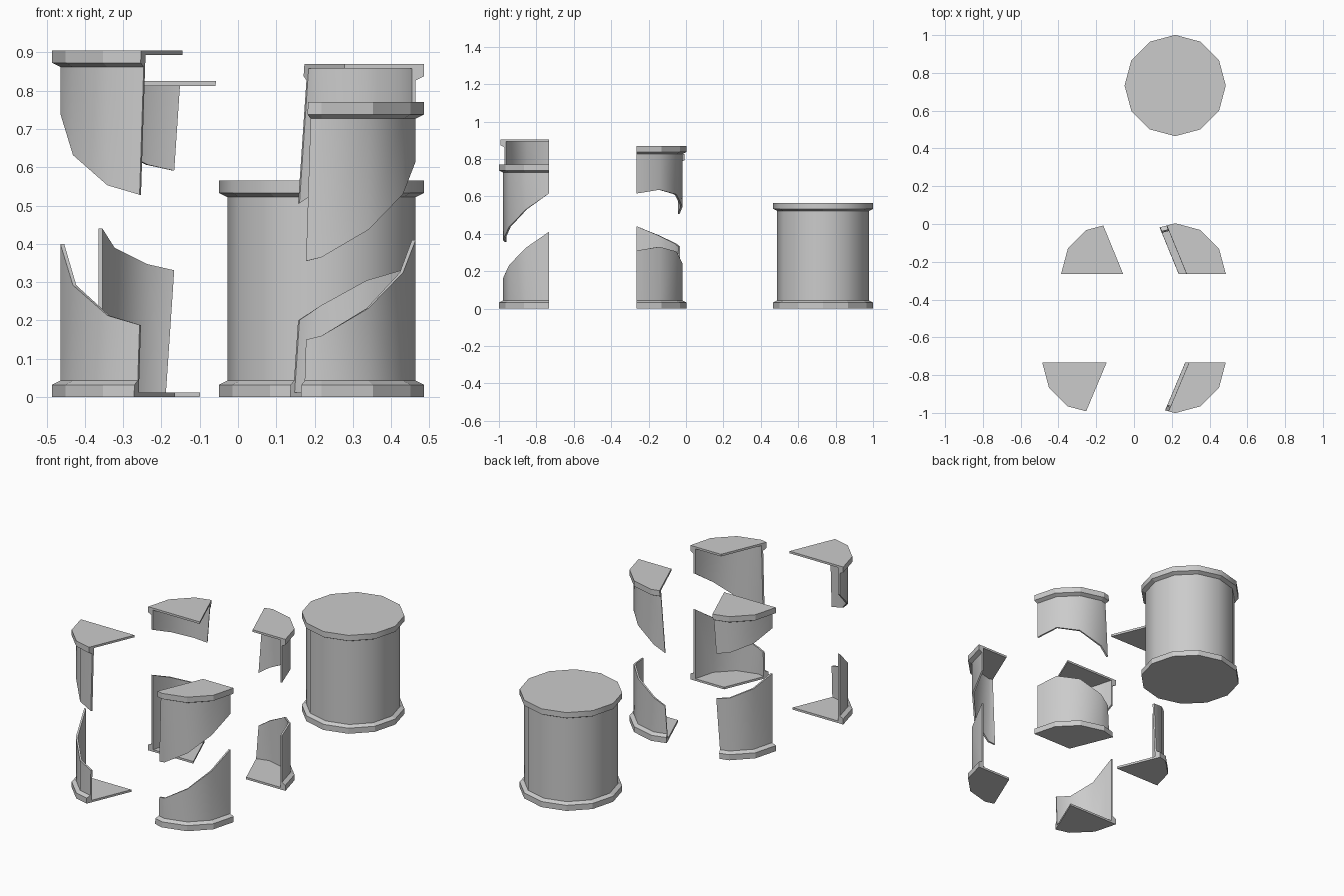
import bpy, bmesh
from math import sin, cos, radians

if "Cube" in bpy.data.objects:
    bpy.data.objects.remove(bpy.data.objects["Cube"])

H, R, WALL, INNER, CAP = 0.565, 0.268, 0.246, 0.236, 0.012
RIM, TAPER = 0.032, 0.043


def lathe(bm, columns, closed):
    """Sweep (angle, profile, smooth indices) columns; profiles start and end on the axis."""
    rings = []
    for ang, prof in columns:
        c, s = cos(radians(ang)), sin(radians(ang))
        rings.append([bm.verts.new((r * c, r * s, z)) for r, z in prof])
    pairs = list(zip(rings, rings[1:]))
    if closed:
        pairs.append((rings[-1], rings[0]))
    for a, b in pairs:
        for k in range(len(a) - 1):
            f = bm.faces.new((a[k], b[k], b[k + 1], a[k + 1]))
            f.smooth = k in (3, 5)          # outer and inner wall only
    if not closed:
        bm.faces.new(rings[0])
        bm.faces.new(rings[-1])
    bmesh.ops.remove_doubles(bm, verts=bm.verts, dist=1e-5)
    bmesh.ops.recalc_face_normals(bm, faces=bm.faces)


def finish(bm, name, loc):
    bmesh.ops.recalc_face_normals(bm, faces=bm.faces)
    me = bpy.data.meshes.new(name)
    bm.to_mesh(me)
    bm.free()
    ob = bpy.data.objects.new(name, me)
    ob.location = loc
    bpy.context.collection.objects.link(ob)


# Intact drum
solid = [(0, 0), (R, 0), (R, RIM), (WALL, TAPER), (WALL, H - TAPER),
         (R, H - RIM), (R, H), (0, H)]
bm = bmesh.new()
lathe(bm, [(i * 30, solid) for i in range(12)], True)
finish(bm, "intact_drum", (0.218, 0.733, 0))


# Broken fragment: half shell with a jagged edge, cut by a slanted plane
def fragment(name, start, step, heights, plane, right, top, loc):
    cols = []
    for i in range(7):
        zc = heights[min(i, len(heights) - 1)]
        prof = [(0, 0), (R, 0), (R, RIM), (WALL, TAPER), (WALL, None),
                (INNER, None), (INNER, CAP), (0, CAP)]
        prof = [(r, zc if z is None else (H - z if top else z)) for r, z in prof]
        cols.append((start + i * step, prof))
    bm = bmesh.new()
    lathe(bm, cols, False)
    a, ky, kz = plane
    cut = bmesh.ops.bisect_plane(
        bm, geom=bm.verts[:] + bm.edges[:] + bm.faces[:], dist=1e-6,
        plane_co=(a, 0, 0), plane_no=(1, -ky, -kz),
        clear_inner=right, clear_outer=not right)
    edges = [e for e in cut["geom_cut"] if isinstance(e, bmesh.types.BMEdge)]
    for f in bmesh.ops.edgeloop_fill(bm, edges=edges)["faces"]:
        f.smooth = False
    finish(bm, name, loc)


FRONT = (0.053, 0.42, 0.036)
BACK = (0.018, -0.41, 0.075)
# name, start angle, step, break heights, plane, right side, x, y, lift of upper piece
quarters = [
    ("front_right", 0, -30, (.41, .325, .232, .16, .13), FRONT, True, 0.218, -0.733, 0.205),
    ("front_left", 180, 30, (.40, .292, .213, .177), FRONT, False, -0.218, -0.733, 0.34),
    ("back_right", 0, 30, (.31, .33, .305, .24, .16), BACK, True, 0.218, -0.264, 0.305),
    ("back_left", 180, -30, (.44, .39, .347, .32), BACK, False, -0.118, -0.264, 0.26),
]
for name, start, step, hs, plane, right, x, y, lift in quarters:
    fragment(name + "_lower_fragment", start, step, hs, plane, right, False, (x, y, 0))
    fragment(name + "_upper_fragment", start, step, hs, plane, right, True, (x, y, lift))
